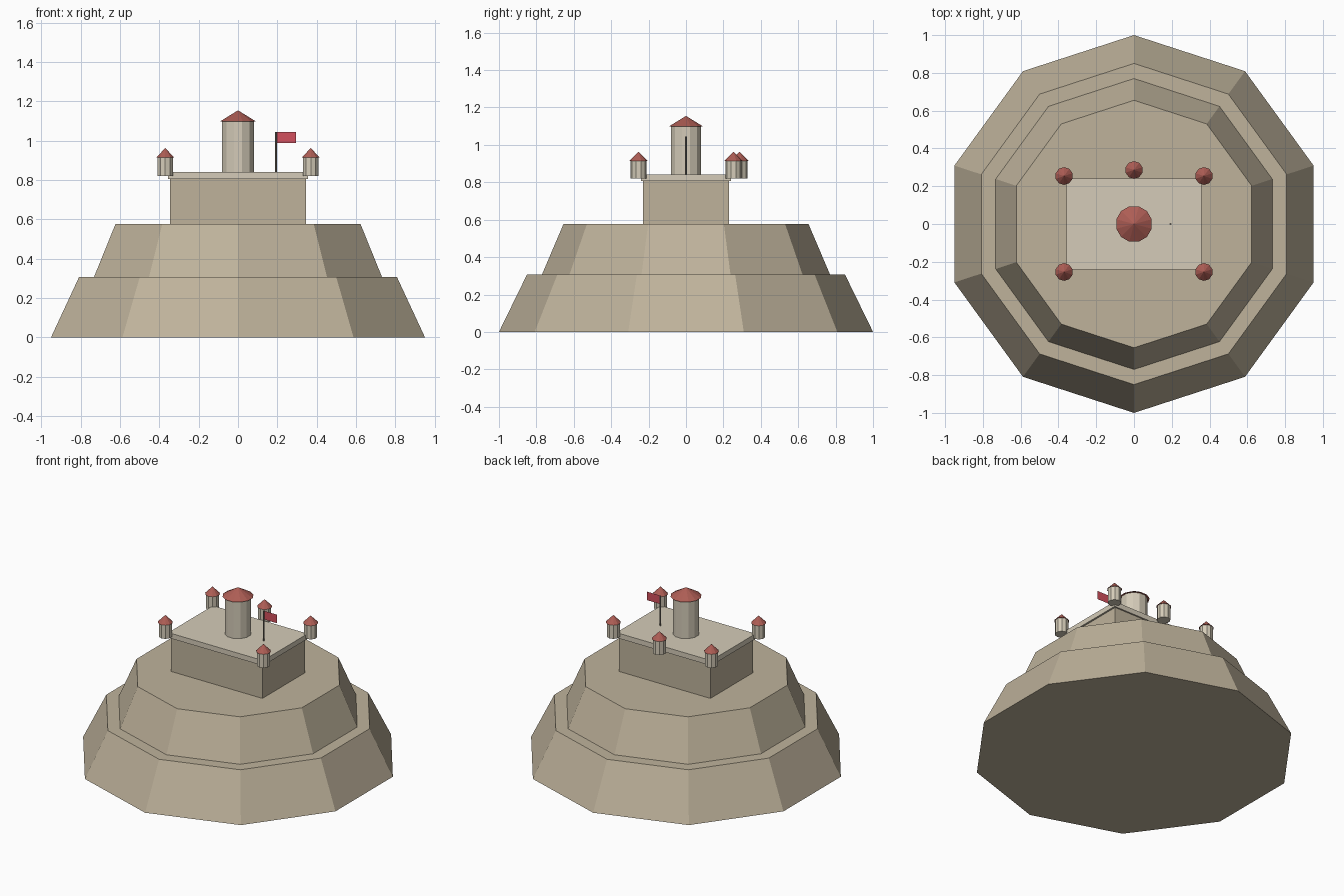
import bpy
import math

if "Cube" in bpy.data.objects:
    bpy.data.objects.remove(bpy.data.objects["Cube"])


def material(name, rgb):
    m = bpy.data.materials.new(name)
    m.diffuse_color = (*rgb, 1)
    m.use_nodes = True
    m.node_tree.nodes["Principled BSDF"].inputs["Base Color"].default_value = m.diffuse_color
    return m


STONE = material("stone", (0.52, 0.45, 0.33))
PALE = material("pale_stone", (0.66, 0.60, 0.48))
ROOF = material("roof_tile", (0.42, 0.11, 0.09))
CLOTH = material("flag_cloth", (0.65, 0.08, 0.11))
POLE = material("pole_wood", (0.25, 0.22, 0.18))


def frustum(name, sides, r1, r2, z1, z2, mat, x=0, y=0, turn=0):
    bpy.ops.mesh.primitive_cone_add(vertices=sides, radius1=r1, radius2=r2,
                                    depth=z2 - z1, location=(x, y, (z1 + z2) / 2),
                                    rotation=(0, 0, turn))
    ob = bpy.context.object
    ob.name = name
    ob.data.materials.append(mat)
    return ob


def block(name, sx, sy, z1, z2, mat):
    bpy.ops.mesh.primitive_cube_add(size=1, location=(0, 0, (z1 + z2) / 2))
    ob = bpy.context.object
    ob.name = name
    ob.scale = (sx, sy, z2 - z1)
    bpy.ops.object.transform_apply(location=False, rotation=False, scale=True)
    ob.data.materials.append(mat)


def tower(name, sides, r, roof_r, z1, eave, tip, x=0, y=0, turn=0):
    frustum(name + "_wall", sides, r, r, z1, eave, PALE, x, y, turn)
    frustum(name + "_roof", sides, roof_r, 0, eave, tip, ROOF, x, y, turn)


# Stepped ten-sided hill
frustum("lower_terrace", 10, 1.0, 0.85, 0, 0.307, STONE)
frustum("upper_terrace", 10, 0.77, 0.655, 0.307, 0.577, STONE)

# Keep with overhanging parapet slab
block("keep_walls", 0.69, 0.46, 0.577, 0.807, STONE)
block("parapet_slab", 0.714, 0.48, 0.807, 0.842, PALE)

# Main tower
tower("main_tower", 12, 0.083, 0.097, 0.842, 1.097, 1.155, turn=math.radians(15))

# Corner turrets and one at the middle of the back wall
spots = [(sx * 0.37, sy * 0.254) for sx in (-1, 1) for sy in (-1, 1)] + [(0, 0.286)]
for i, (x, y) in enumerate(spots):
    tower(f"turret_{i + 1}", 10, 0.042, 0.047, 0.82, 0.915, 0.964, x, y)

# Flagpole and flat flag
frustum("flagpole", 8, 0.005, 0.005, 0.842, 1.046, POLE, x=0.193)
bpy.ops.mesh.primitive_plane_add(size=1, location=(0.245, 0, 1.017),
                                 rotation=(math.pi / 2, 0, 0))
flag = bpy.context.object
flag.name = "flag"
flag.scale = (0.1, 0.058, 1)
flag.data.materials.append(CLOTH)
